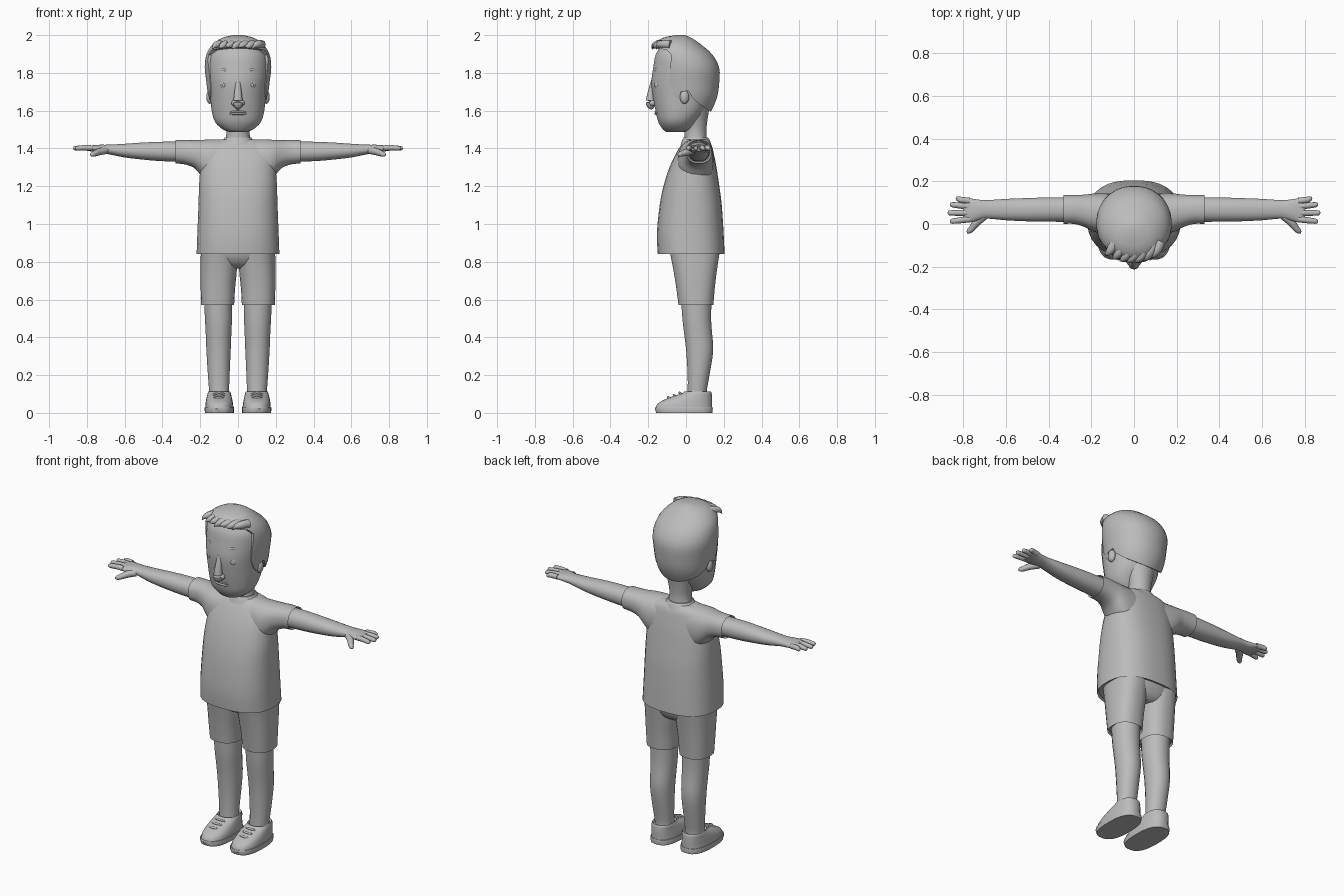
import bpy, bmesh, math
from mathutils import Vector

grey = bpy.data.materials.new("plain_grey")
grey.diffuse_color = (0.5, 0.5, 0.5, 1)


def finish(name, bm, mirror=False, angle=40):
    bmesh.ops.recalc_face_normals(bm, faces=bm.faces)
    me = bpy.data.meshes.new(name)
    bm.to_mesh(me)
    bm.free()
    me.materials.append(grey)
    ob = bpy.data.objects.new(name, me)
    bpy.context.collection.objects.link(ob)
    smooth(ob, angle)
    if mirror:
        ob.modifiers.new("mirror", 'MIRROR')
    return ob


def smooth(ob, angle=40):
    bpy.ops.object.select_all(action='DESELECT')
    bpy.context.view_layer.objects.active = ob
    ob.select_set(True)
    bpy.ops.object.shade_smooth_by_angle(angle=math.radians(angle))


def catmull(secs, steps):
    out = []
    for i in range(len(secs) - 1):
        a, b, c, d = (secs[max(0, min(len(secs) - 1, i + k))] for k in (-1, 0, 1, 2))
        for s in range(steps):
            t = s / steps
            out.append([0.5 * (2 * q + (r - p) * t + (2 * p - 5 * q + 4 * r - w) * t * t
                               + (3 * q - p - 3 * r + w) * t ** 3)
                        for p, q, r, w in zip(a, b, c, d)])
    return out + [list(secs[-1])]


def skin(bm, rings, hems=()):
    rows = [[bm.verts.new(co) for co in r] for r in rings]
    n = len(rows[0])
    for a, b in zip(rows, rows[1:]):
        for i in range(n):
            bm.faces.new((a[i], a[(i + 1) % n], b[(i + 1) % n], b[i]))
    caps = [bm.faces.new(rows[0][::-1]), bm.faces.new(rows[-1])]
    bmesh.ops.recalc_face_normals(bm, faces=bm.faces)
    # sunken cloth openings
    for h in hems:
        bmesh.ops.inset_individual(bm, faces=[caps[h]], thickness=0.008, depth=-0.012)


def loft(name, axis, secs, n=28, p=2.0, steps=3, mirror=False, hems=()):
    """Sections are (position, low, high, low, high) across the other two axes."""
    rings = []
    for t, a0, a1, b0, b1 in catmull(secs, steps):
        ring = []
        for i in range(n):
            th = 2 * math.pi * (i + 0.5) / n
            c, s = math.cos(th), math.sin(th)
            u = (a0 + a1) / 2 + (a1 - a0) / 2 * math.copysign(abs(c) ** (2 / p), c)
            v = (b0 + b1) / 2 + (b1 - b0) / 2 * math.copysign(abs(s) ** (2 / p), s)
            ring.append((u, v, t) if axis == 'z' else (t, u, v))
        rings.append(ring)
    bm = bmesh.new()
    skin(bm, rings, hems)
    return finish(name, bm, mirror)


def tubes(name, paths, n=10, steps=3, mirror=False):
    """Rounded rods; every path point is (x, y, z, radius)."""
    bm = bmesh.new()
    for path in paths:
        pts = catmull(path, steps)
        rings = []
        for i, q in enumerate(pts):
            d = Vector(pts[min(i + 1, len(pts) - 1)][:3]) - Vector(pts[max(i - 1, 0)][:3])
            rot = d.to_track_quat('Z', 'Y')
            rings.append([Vector(q[:3]) + rot @ Vector((math.cos(k * math.tau / n),
                          math.sin(k * math.tau / n), 0)) * max(q[3], 0.0005) for k in range(n)])
        skin(bm, rings)
    return finish(name, bm, mirror, 60)


def ball(name, loc, size, mirror=False):
    bm = bmesh.new()
    bmesh.ops.create_uvsphere(bm, u_segments=18, v_segments=12, radius=1)
    for v in bm.verts:
        v.co = Vector(loc) + Vector(a * b for a, b in zip(v.co, size))
    return finish(name, bm, mirror, 60)


# shirt body, sleeves and collar
loft("shirt_body", 'z', [
    (0.84, -.22, .22, -.15, .205), (0.95, -.216, .216, -.155, .2), (1.1, -.21, .21, -.14, .19),
    (1.2, -.207, .207, -.12, .177), (1.3, -.2, .2, -.088, .162), (1.37, -.19, .19, -.055, .148),
    (1.42, -.165, .165, -.025, .135), (1.447, -.1, .1, 0, .115)], p=2.5, n=32, hems=[0])
loft("sleeve", 'x', [
    (.04, -.04, .14, 1.2, 1.45), (.14, -.045, .145, 1.21, 1.448), (.19, -.035, .143, 1.25, 1.446),
    (.23, -.015, .138, 1.295, 1.444), (.28, 0, .136, 1.315, 1.445), (.33, 0, .136, 1.32, 1.444)],
    p=2.3, mirror=True, hems=[1])
loft("collar", 'z', [(1.42, -.1, .1, -.03, .135), (1.445, -.08, .08, -.02, .125),
                     (1.458, -.07, .07, -.012, .116)], p=2.1)

# arm with palm
loft("arm", 'x', [
    (.27, .01, .126, 1.328, 1.436), (.4, .01, .125, 1.332, 1.436), (.5, .012, .122, 1.34, 1.432),
    (.6, .017, .118, 1.352, 1.425), (.69, .025, .112, 1.37, 1.42), (.73, .017, .115, 1.375, 1.42),
    (.77, .007, .12, 1.383, 1.417), (.8, .012, .115, 1.387, 1.413)], n=20, p=2.2, mirror=True)
fingers = [(.108, .118, .835), (.082, .09, .862), (.052, .052, .873), (.023, .013, .862)]
tubes("fingers", [[(.77, a, 1.402, .015), (.81, (a + b) / 2, 1.404, .0145),
                   (x - .012, b, 1.401, .012), (x - .003, b, 1.4, .008), (x, b, 1.4, .001)]
                  for a, b, x in fingers], mirror=True)
tubes("thumb", [[(.70, .04, 1.39, .02), (.735, .01, 1.382, .019), (.76, -.022, 1.372, .015),
                 (.775, -.036, 1.367, .011), (.782, -.043, 1.365, .001)]], mirror=True)

# shorts: pelvis and two legs
loft("shorts_pelvis", 'z', [(.765, -.07, .07, -.01, .13), (.785, -.15, .15, -.05, .155),
                            (.83, -.19, .19, -.08, .175), (.88, -.197, .197, -.09, .185)], p=2.4)
loft("shorts_leg", 'z', [(.57, .02, .195, -.04, .145), (.66, .015, .198, -.052, .153),
                         (.76, .005, .199, -.068, .165), (.86, .002, .197, -.088, .18)],
     p=2.4, mirror=True, hems=[0])

# bare legs
loft("leg", 'z', [
    (.06, .048, .152, .005, .115), (.11, .047, .153, .008, .11), (.2, .044, .16, .008, .125),
    (.33, .038, .168, 0, .145), (.43, .034, .172, -.012, .138), (.5, .031, .176, -.02, .134),
    (.6, .03, .18, -.027, .136)], n=20, p=2.1, mirror=True)

# shoes with soles and laces
loft("shoe_sole", 'z', [(0, .022, .175, -.158, .14), (.022, .02, .178, -.166, .143),
                        (.03, .022, .176, -.163, .141)], p=2.6, steps=1, mirror=True)
loft("shoe_upper", 'z', [
    (.028, .024, .174, -.162, .139), (.05, .026, .172, -.15, .139), (.07, .03, .169, -.115, .139),
    (.088, .034, .165, -.07, .138), (.104, .038, .161, -.022, .136), (.114, .042, .157, -.008, .132)],
    p=2.4, mirror=True, hems=[1])
tubes("shoe_laces", [[(.07, y + .012, z - .004, .005), (.1, y, z + .003, .006),
                      (.13, y + .012, z - .004, .005)]
                     for y, z in ((-.095, .08), (-.065, .092), (-.035, .104))], n=6, mirror=True)

# neck and head
loft("neck", 'z', [(1.41, -.075, .075, -.01, .12), (1.46, -.064, .064, -.008, .11),
                   (1.52, -.064, .064, -.012, .11), (1.62, -.09, .09, -.04, .125)])
loft("head", 'z', [
    (1.488, -.045, .045, -.105, -.01), (1.5, -.08, .08, -.122, .03), (1.54, -.122, .122, -.147, .06),
    (1.6, -.14, .14, -.162, .105), (1.67, -.147, .147, -.175, .13), (1.75, -.155, .155, -.184, .15),
    (1.83, -.163, .163, -.174, .155), (1.9, -.15, .15, -.16, .115), (1.95, -.1, .1, -.125, .05)], p=2.15)

# hair shell, trimmed around face, ears and nape
hair = loft("hair", 'z', [
    (1.55, -.09, .09, -.12, .1), (1.6, -.132, .132, -.15, .135), (1.67, -.157, .157, -.16, .165),
    (1.75, -.168, .168, -.17, .177), (1.83, -.177, .177, -.17, .176), (1.9, -.167, .167, -.175, .138),
    (1.95, -.135, .135, -.168, .08), (1.985, -.085, .085, -.125, .03), (2.0, -.025, .025, -.055, -.005)],
    n=32, p=2.1)
profile = [(-.4, 1.955), (-.165, 1.935), (-.1, 1.92), (-.078, 1.895), (-.085, 1.8), (-.083, 1.73),
           (-.06, 1.68), (-.035, 1.655), (-.028, 1.7), (.015, 1.705), (.03, 1.672), (.07, 1.635),
           (.13, 1.595), (.3, 1.56), (.3, 1.4), (-.4, 1.4)]
bm = bmesh.new()
skin(bm, [[(x, y, z) for y, z in profile] for x in (-.4, .4)])
cutter = finish("hair_cutter", bm)
cutter.hide_render = True
mod = hair.modifiers.new("trim", 'BOOLEAN')
mod.operation, mod.solver, mod.object = 'DIFFERENCE', 'EXACT', cutter
bpy.context.view_layer.update()
hair.data = bpy.data.meshes.new_from_object(hair.evaluated_get(bpy.context.evaluated_depsgraph_get()))
hair.modifiers.clear()
bpy.data.objects.remove(cutter)
smooth(hair, 35)

# swept fringe locks
locks = []
for i in range(7):
    x = -.115 + i * .035
    y = -.165 + 2.6 * x * x
    locks.append([(x + .03, y + .06, 1.95, .024), (x + .012, y + .018, 1.952, .022),
                  (x - .008, y - .006, 1.945 - .004 * (i % 2), .014),
                  (x - .022, y - .014, 1.925 + .008 * (i % 3), .001)])
tubes("fringe_locks", locks, n=8)

# ears, eyes, brows, nose and mouth
ball("ear", (.15, -.008, 1.672), (.018, .024, .036), True)
ball("eye", (.075, -.147, 1.735), (.02, .02, .025), True)
ball("pupil", (.075, -.164, 1.735), (.009, .006, .011), True)
tubes("brow", [[(.05, -.164, 1.808, .005), (.075, -.156, 1.817, .007), (.103, -.138, 1.81, .004)]],
      n=8, mirror=True)
tubes("nose", [[(0, -.172, 1.76, .012), (0, -.181, 1.71, .018), (0, -.187, 1.665, .023),
                (0, -.186, 1.637, .026), (0, -.178, 1.618, .017), (0, -.172, 1.612, .002)]], n=16)
ball("nostril", (.021, -.177, 1.64), (.014, .017, .015), True)
for part, z, r in (("upper_lip", 1.595, .005), ("lower_lip", 1.584, .006)):
    tubes(part, [[(-.06, -.143, z + .004, .002), (-.03, -.157, z, r), (0, -.161, z, r),
                  (.03, -.157, z, r), (.06, -.143, z + .004, .002)]], n=8)
